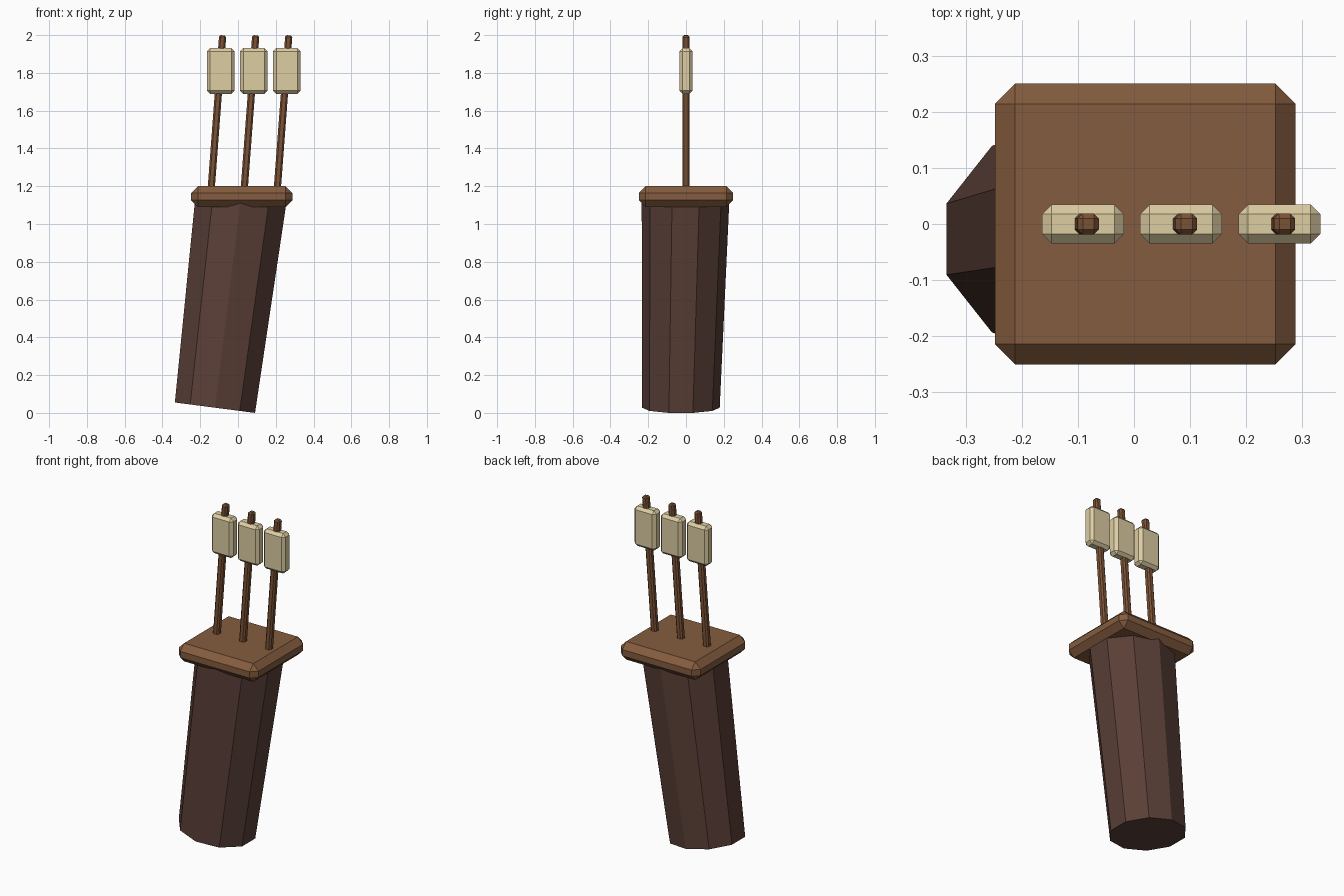
import bpy, bmesh, math
from mathutils import Vector, Matrix

if "Cube" in bpy.data.objects:
    bpy.data.objects.remove(bpy.data.objects["Cube"])


def material(name, rgb):
    m = bpy.data.materials.new(name)
    lin = [((c / 255 + 0.055) / 1.055) ** 2.4 for c in rgb]
    m.diffuse_color = (*lin, 1)
    m.use_nodes = True
    m.node_tree.nodes["Principled BSDF"].inputs["Base Color"].default_value = m.diffuse_color
    return m


LEATHER = material("dark leather", (90, 63, 55))
RIM = material("brown trim", (132, 92, 62))
WOOD = material("shaft wood", (124, 83, 54))
FEATHER = material("cream feather", (221, 205, 162))


def finish(name, bm, mat):
    bmesh.ops.recalc_face_normals(bm, faces=bm.faces)
    me = bpy.data.meshes.new(name)
    bm.to_mesh(me)
    bm.free()
    me.materials.append(mat)
    ob = bpy.data.objects.new(name, me)
    bpy.context.collection.objects.link(ob)
    return ob


def chamfer_box(name, size, center, bevel, mat, tilt=0):
    bm = bmesh.new()
    bmesh.ops.create_cube(bm, size=1)
    bmesh.ops.scale(bm, vec=size, verts=bm.verts)
    bmesh.ops.bevel(bm, geom=bm.edges[:], offset=bevel, segments=1,
                    profile=0.5, affect='EDGES')
    bm.transform(Matrix.Translation(center) @ Matrix.Rotation(tilt, 4, 'Y'))
    return finish(name, bm, mat)


# Leaning ten-sided quiver body, lofted between two tilted rings
bm = bmesh.new()
lean = Matrix.Rotation(math.radians(7.4), 3, 'Y')
rings = []
for center, rx, ry in (((-0.122, -0.027, 0.0275), 0.225, 0.2055),
                       ((0.017, -0.002, 1.145), 0.254, 0.2325)):
    ring = []
    for i in range(10):
        a = math.radians(18 + 36 * i)
        p = lean @ Vector((rx * math.cos(a), ry * math.sin(a), 0))
        ring.append(bm.verts.new(p + Vector(center)))
    rings.append(ring)
lower, upper = rings
for i in range(10):
    j = (i + 1) % 10
    bm.faces.new((lower[i], lower[j], upper[j], upper[i]))
bm.faces.new(lower[::-1])
bm.faces.new(upper)
finish("quiver_body", bm, LEATHER)

# Square rim on top
chamfer_box("quiver_rim", (0.536, 0.5, 0.11), (0.02, 0, 1.145), 0.036, RIM)

# Three leaning arrows with upright fletching blocks
slope = 0.075
tilt = math.atan(slope)
for n in range(3):
    top_x = -0.081 + 0.175 * n
    z0, z1 = 1.1, 1.999
    mid = (top_x - slope * (z1 - z0) / 2, 0, (z0 + z1) / 2)
    chamfer_box(f"arrow_shaft_{n + 1}", (0.038, 0.038, (z1 - z0) / math.cos(tilt)),
                mid, 0.009, WOOD, tilt)
    chamfer_box(f"arrow_fletching_{n + 1}", (0.146, 0.069, 0.242),
                (top_x - 0.01, 0, 1.81), 0.017, FEATHER)
